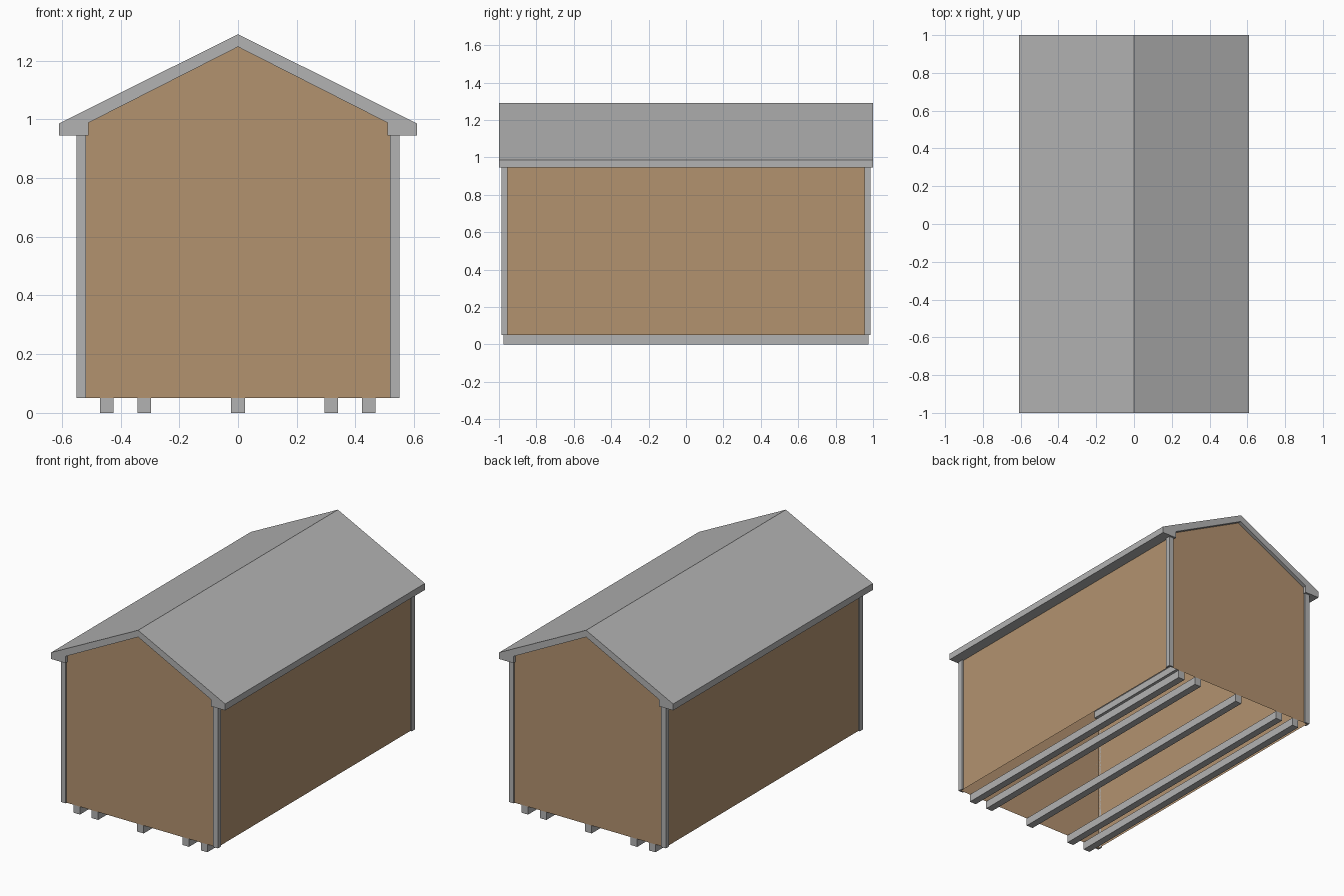
import bpy, bmesh

if "Cube" in bpy.data.objects:
    bpy.data.objects.remove(bpy.data.objects["Cube"])


def material(name, rgb):
    m = bpy.data.materials.new(name)
    m.diffuse_color = (*rgb, 1)
    m.use_nodes = True
    m.node_tree.nodes["Principled BSDF"].inputs["Base Color"].default_value = m.diffuse_color
    return m


GREY = material("grey trim", (0.45, 0.45, 0.45))
TAN = material("tan siding", (0.45, 0.288, 0.159))


def finish(name, bm, mat):
    mesh = bpy.data.meshes.new(name)
    bmesh.ops.recalc_face_normals(bm, faces=bm.faces)
    bm.to_mesh(mesh)
    bm.free()
    mesh.materials.append(mat)
    ob = bpy.data.objects.new(name, mesh)
    bpy.context.collection.objects.link(ob)
    return ob


def prism(name, points, vec, mat):
    """Solid made by sweeping a closed 3D outline along a vector."""
    bm = bmesh.new()
    face = bm.faces.new([bm.verts.new(p) for p in points])
    new = bmesh.ops.extrude_face_region(bm, geom=[face])["geom"]
    bmesh.ops.translate(bm, vec=vec, verts=[v for v in new if isinstance(v, bmesh.types.BMVert)])
    # the sweep start cap is kept only if extrude removed it
    if len(bm.faces) == len(points) + 1:
        bm.faces.new([v for v in bm.verts if v not in new])
    return finish(name, bm, mat)


def sheet(name, points, mat):
    bm = bmesh.new()
    bm.faces.new([bm.verts.new(p) for p in points])
    return finish(name, bm, mat)


WX, WY = 0.54, 0.977           # wall planes
Z0, EAVE = 0.05, 0.945         # wall bottom and eave height
PX, PY, PW = 0.55, 0.987, 0.033  # corner trim outer planes and width

# Roof with boxed eaves
half = [(0.61, 0.986), (0.61, EAVE), (0.51, EAVE), (0.51, 0.988)]
profile = [(0, 1.29)] + half + [(0, 1.247)] + [(-x, z) for x, z in reversed(half)]
prism("roof", [(x, -1, z) for x, z in profile], (0, 2, 0), GREY)

# Thin walls, open underneath
gable = [(WX, Z0), (WX, EAVE), (0.51, EAVE), (0.51, 0.988), (0, 1.247),
         (-0.51, 0.988), (-0.51, EAVE), (-WX, EAVE), (-WX, Z0)]
for name, y in (("front_wall", -WY), ("back_wall", WY)):
    sheet(name, [(x, y, z) for x, z in gable], TAN)
for name, x in (("left_wall", -WX), ("right_wall", WX)):
    sheet(name, [(x, -WY, Z0), (x, WY, Z0), (x, WY, EAVE), (x, -WY, EAVE)], TAN)

# L-shaped corner trim
corner = [(PX, PY), (PX, PY - PW), (WX, PY - PW), (WX, WY), (PX - PW, WY), (PX - PW, PY)]
for sx, side in ((-1, "left"), (1, "right")):
    for sy, end in ((-1, "front"), (1, "back")):
        prism(f"{end}_{side}_corner_trim", [(sx * x, sy * y, Z0) for x, y in corner],
              (0, 0, EAVE - Z0), GREY)

# Floor skids running front to back
for i, x in enumerate((-0.447, -0.319, 0, 0.318, 0.446)):
    w = 0.023
    prism(f"skid_{i + 1}", [(x - w, -WY, 0), (x + w, -WY, 0), (x + w, -WY, Z0), (x - w, -WY, Z0)],
          (0, 2 * WY, 0), GREY)
